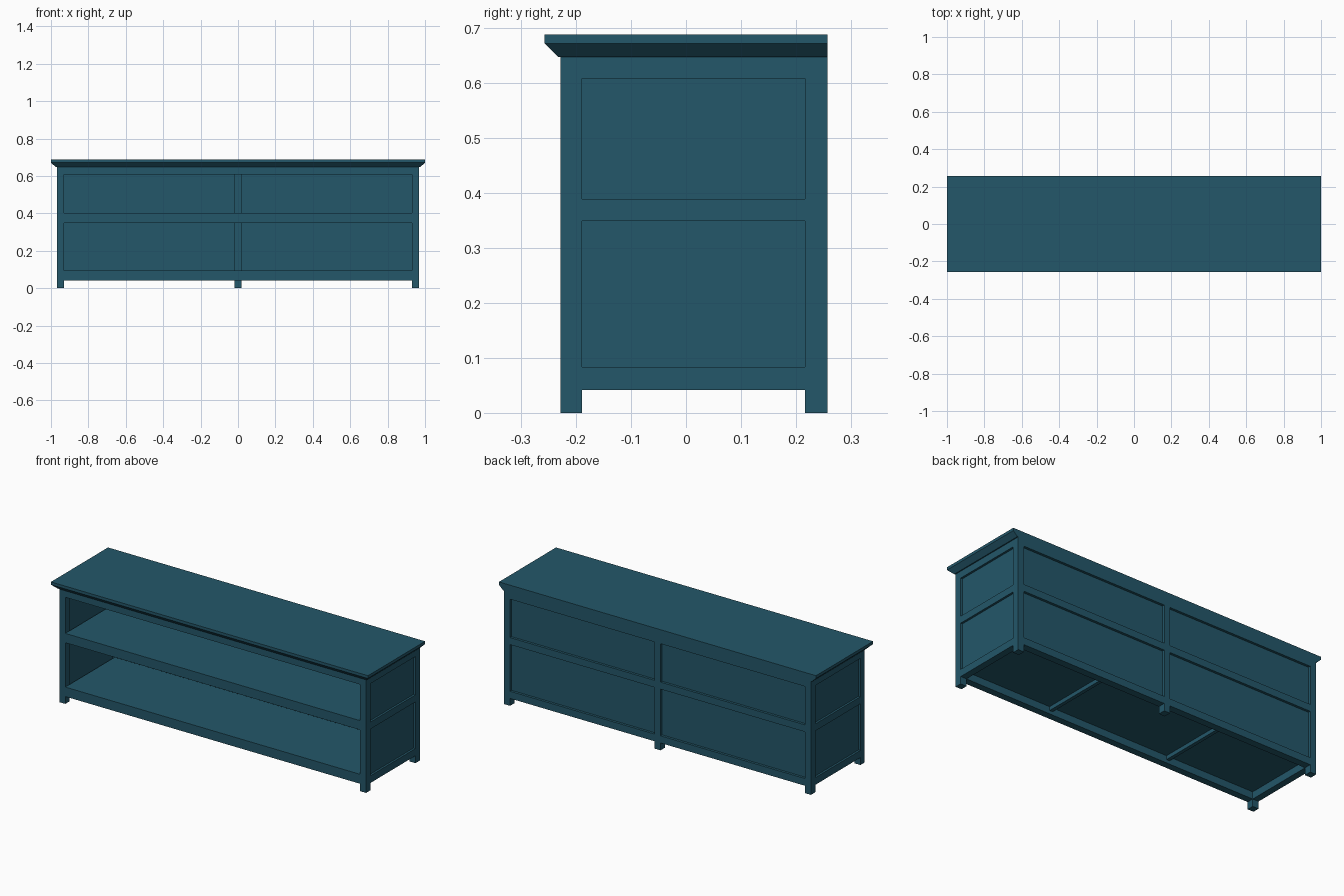
import bpy
import bmesh

cube = bpy.data.objects.get("Cube")
if cube:
    bpy.data.objects.remove(cube, do_unlink=True)

paint = bpy.data.materials.new("teal_blue_paint")
colour = (0.017, 0.095, 0.142, 1.0)
paint.diffuse_color = colour
paint.use_nodes = True
paint.node_tree.nodes["Principled BSDF"].inputs["Base Color"].default_value = colour


def finish(name, bm):
    bmesh.ops.recalc_face_normals(bm, faces=bm.faces)
    mesh = bpy.data.meshes.new(name)
    bm.to_mesh(mesh)
    bm.free()
    mesh.materials.append(paint)
    obj = bpy.data.objects.new(name, mesh)
    bpy.context.collection.objects.link(obj)
    return obj


def box(name, x, y, z):
    """Box from (min, max) pairs along each axis."""
    bm = bmesh.new()
    bmesh.ops.create_cube(bm, size=1)
    for v in bm.verts:
        v.co = [r[0] if c < 0 else r[1] for c, r in zip(v.co, (x, y, z))]
    return finish(name, bm)


def mirrored(r, sign):
    return tuple(sorted(sign * c for c in r))


# Main dimensions
LEG_X = (0.93, 0.968)
FRONT_Y = (-0.228, -0.189)
BACK_Y = (0.216, 0.257)
TOP_Z = 0.647
BOARD = 0.013
RAILS = {"bottom": (0.042, 0.083), "middle": (0.349, 0.389), "top": (0.608, TOP_Z)}
inner_x = (-LEG_X[0], LEG_X[0])
inner_y = (FRONT_Y[1], BACK_Y[0])
panel_z = (RAILS["bottom"][1], RAILS["top"][0])

# Corner legs, side rails and recessed side panels
for side, s in (("left", 1), ("right", -1)):
    leg_x = mirrored(LEG_X, s)
    for end, y in (("front", FRONT_Y), ("back", BACK_Y)):
        box(f"{end}_{side}_leg", leg_x, y, (0, TOP_Z))
    for level, z in RAILS.items():
        box(f"{side}_{level}_rail", leg_x, inner_y, z)
    box(f"{side}_panel", mirrored((0.943, 0.956), s), inner_y, panel_z)

# Back centre post, running down to a foot
POST = 0.019
box("back_centre_leg", (-POST, POST), BACK_Y, (0, TOP_Z))

# Front rails span the full width, back rails meet the centre post
for level, z in RAILS.items():
    box(f"front_{level}_rail", inner_x, FRONT_Y, z)
    for side, s in (("left", 1), ("right", -1)):
        box(f"back_{side}_{level}_rail", mirrored((POST, LEG_X[0]), s), BACK_Y, z)

# Recessed back panels
for side, s in (("left", 1), ("right", -1)):
    box(f"back_{side}_panel", mirrored((POST, LEG_X[0]), s), (0.23, 0.243), panel_z)

# Shelf boards resting on the rails, with cross braces below
for level in ("bottom", "middle"):
    z = RAILS[level][1]
    box(f"{level}_shelf", inner_x, (FRONT_Y[0], BACK_Y[0]), (z, z + BOARD))
    for side, s in (("left", 1), ("right", -1)):
        box(f"{level}_{side}_brace", mirrored((0.37, 0.39), s), inner_y, (z - 0.022, z))

# Table top: straight edge above a chamfer on the front and both ends
bm = bmesh.new()
rings = []
for half, front, z in ((0.974, -0.232, TOP_Z), (1, -0.257, 0.672), (1, -0.257, 0.688)):
    corners = ((-half, front), (half, front), (half, BACK_Y[1]), (-half, BACK_Y[1]))
    rings.append([bm.verts.new((x, y, z)) for x, y in corners])
for low, high in zip(rings, rings[1:]):
    for i in range(4):
        j = (i + 1) % 4
        bm.faces.new((low[i], low[j], high[j], high[i]))
bm.faces.new(rings[0][::-1])
bm.faces.new(rings[-1])
finish("table_top", bm)
